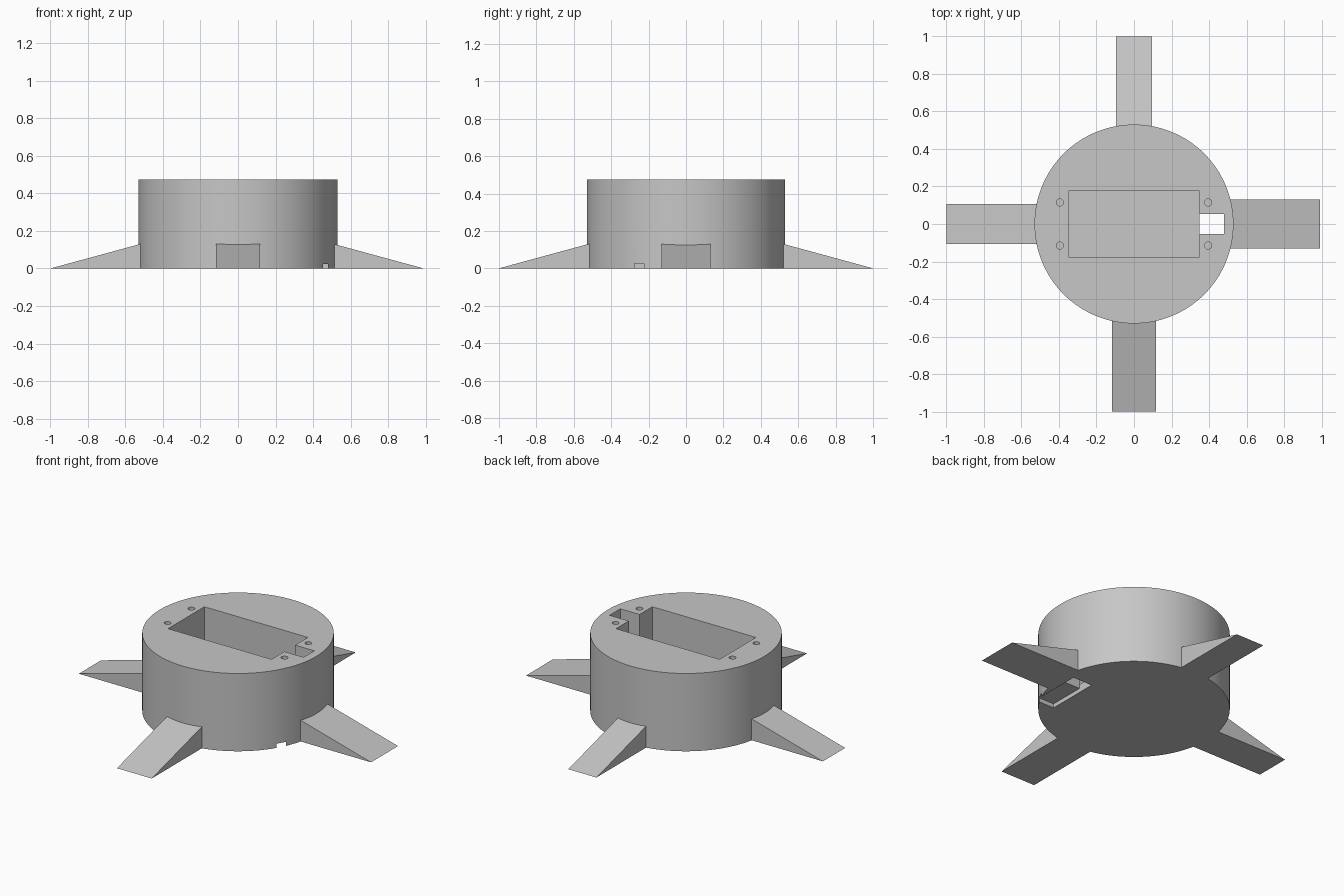
import bpy, bmesh, math
from mathutils import Matrix, Vector

old = bpy.data.objects.get("Cube")
if old:
    bpy.data.objects.remove(old, do_unlink=True)

RADIUS, HEIGHT = 0.53, 0.475
SLOPE = 0.272          # rise of the legs towards the centre

grey = bpy.data.materials.new("plain grey")
grey.use_nodes = True
GREY = (0.57, 0.57, 0.57, 1)
grey.diffuse_color = GREY
grey.node_tree.nodes["Principled BSDF"].inputs["Base Color"].default_value = GREY


def finish(name, bm):
    bmesh.ops.recalc_face_normals(bm, faces=bm.faces)
    mesh = bpy.data.meshes.new(name)
    bm.to_mesh(mesh)
    bm.free()
    mesh.materials.append(grey)
    ob = bpy.data.objects.new(name, mesh)
    bpy.context.scene.collection.objects.link(ob)
    return ob


def cylinder(name, radius, x, y, z0, z1, sides):
    bm = bmesh.new()
    bmesh.ops.create_cone(bm, cap_ends=True, segments=sides, radius1=radius, radius2=radius,
                          depth=z1 - z0, matrix=Matrix.Translation((x, y, (z0 + z1) / 2)))
    return finish(name, bm)


def box(name, lo, hi):
    lo, hi = Vector(lo), Vector(hi)
    bm = bmesh.new()
    bmesh.ops.create_cube(bm, size=1, matrix=Matrix.Translation((lo + hi) / 2)
                          @ Matrix.Diagonal((*(hi - lo), 1)))
    return finish(name, bm)


def leg(name, angle, tip, width):
    """Wedge running out from the drum wall to a thin edge on the ground."""
    inner = 0.495
    profile = [(inner, 0), (tip, 0), (inner, (tip - inner) * SLOPE)]
    bm = bmesh.new()
    face = bm.faces.new([bm.verts.new((x, -width / 2, z)) for x, z in profile])
    side = bmesh.ops.extrude_face_region(bm, geom=[face])["geom"]
    bmesh.ops.translate(bm, vec=(0, width, 0),
                        verts=[v for v in side if isinstance(v, bmesh.types.BMVert)])
    bmesh.ops.rotate(bm, verts=bm.verts, matrix=Matrix.Rotation(math.radians(angle), 3, 'Z'))
    return finish(name, bm)


def combine(target, other, operation):
    mod = target.modifiers.new(other.name, 'BOOLEAN')
    mod.operation, mod.solver, mod.object = operation, 'EXACT', other
    bpy.context.view_layer.objects.active = target
    bpy.ops.object.modifier_apply(modifier=mod.name)
    bpy.data.objects.remove(other, do_unlink=True)


# Round drum with four legs of differing width
base = cylinder("round_base", RADIUS, 0, 0, 0, HEIGHT, 128)
for name, angle, tip, width in (("left_leg", 0, 0.99, 0.26), ("back_leg", 90, 1, 0.19),
                                ("right_leg", 180, 1, 0.215), ("front_leg", 270, 1, 0.235)):
    combine(base, leg(name, angle, tip, width), 'UNION')

# Rectangular pocket, cable slot through the floor, and shallow channel beneath
combine(base, box("pocket", (-0.35, -0.175, 0.05), (0.35, 0.175, 0.6)), 'DIFFERENCE')
combine(base, box("cable_slot", (0.34, -0.052, 0.05), (0.48, 0.052, 0.6)), 'DIFFERENCE')
combine(base, box("slot_exit", (0.35, -0.052, -0.1), (0.48, 0.052, 0.2)), 'DIFFERENCE')
combine(base, box("cable_channel", (0.35, -0.275, -0.1), (0.48, 0.052, 0.025)), 'DIFFERENCE')

# Four screw holes
for x in (-0.395, 0.395):
    for y in (-0.115, 0.115):
        combine(base, cylinder("screw_hole", 0.019, x, y, 0.2, 0.6, 24), 'DIFFERENCE')

# Smooth the round walls, keep the edges crisp
bpy.ops.object.select_all(action='DESELECT')
base.select_set(True)
bpy.context.view_layer.objects.active = base
bpy.ops.object.shade_smooth_by_angle(angle=math.radians(25))
